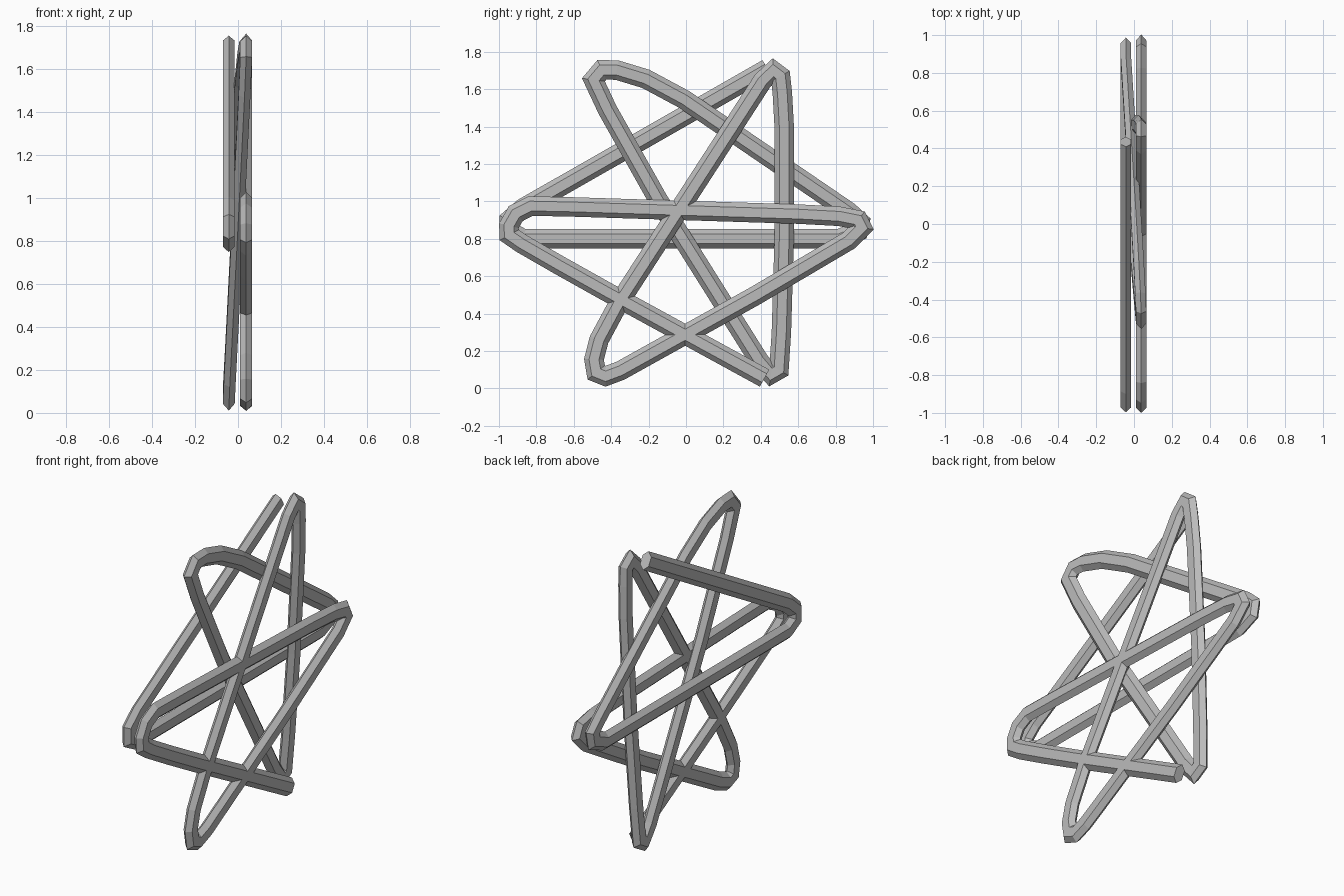
import bpy, bmesh, math
from mathutils import Vector

cube = bpy.data.objects.get("Cube")
if cube:
    bpy.data.objects.remove(cube, do_unlink=True)

grey = bpy.data.materials.new("plain grey")
grey.use_nodes = True
color = (0.5, 0.5, 0.5, 1)
grey.diffuse_color = color
grey.node_tree.nodes["Principled BSDF"].inputs["Base Color"].default_value = color

BACK, FRONT = -0.043, 0.038       # the two layers of the star


def leg(points, start, end):
    """Points in the y-z plane, sliding in x from one layer to the other."""
    pts = [Vector((0, y, z)) for y, z in points]
    run = [0]
    for a, b in zip(pts, pts[1:]):
        run.append(run[-1] + (b - a).length)
    for p, r in zip(pts, run):
        p.x = start + (end - start) * r / run[-1]
    return pts


# One unbroken strand: each leg starts in the bend where the last one stopped
path = leg([(.435, 1.71), (-.87, .965), (-.945, .90), (-.945, .84), (-.87, .80),
            (-.6, .80), (.82, .80), (.92, .84), (.93, .89)], BACK, BACK)
path += leg([(.87, .945), (-.01, 1.545), (-.215, 1.655), (-.37, 1.702),
             (-.45, 1.703)], BACK, FRONT)
path += leg([(-.495, 1.65), (-.42, 1.49), (-.15, 1.01), (.39, .15),
             (.455, .075)], FRONT, BACK)
path += leg([(.497, .10), (.51, .30), (.525, .80), (.525, 1.4), (.515, 1.58),
             (.505, 1.67)], BACK, FRONT)
path += leg([(.467, 1.70), (.41, 1.645), (-.36, .455), (-.465, .26), (-.492, .155),
             (-.48, .085), (-.43, .065), (-.35, .095), (.37, .495), (.87, .79),
             (.94, .86), (.92, .90), (.82, .92), (.6, .932), (-.6, .97), (-.83, .975),
             (-.91, .935), (-.947, .87), (-.945, .82), (-.88, .775), (-.68, .66),
             (-.43, .52), (.42, .055)], FRONT, FRONT)

# Sweep a flattened six-sided section along the strand
WIDE, THICK, SIDES = 0.052, 0.032, 6
bm = bmesh.new()
rings = []
for i, p in enumerate(path):
    before = (p - path[i - 1]).normalized() if i else None
    after = (path[i + 1] - p).normalized() if i < len(path) - 1 else None
    before, after = before or after, after or before
    tangent = (before + after).normalized()
    side = Vector((1, 0, 0)).cross(tangent).normalized()
    miter = min(1 / max(tangent.dot(after), 0.1), 1.25)
    ring = []
    for k in range(SIDES):
        a = math.tau * k / SIDES
        offset = side * (WIDE * miter * math.cos(a))
        ring.append(bm.verts.new(p + offset + Vector((THICK * math.sin(a), 0, 0))))
    rings.append(ring)

for a, b in zip(rings, rings[1:]):
    for k in range(SIDES):
        n = (k + 1) % SIDES
        bm.faces.new((a[k], a[n], b[n], b[k]))
bm.faces.new(rings[0])
bm.faces.new(rings[-1])
bmesh.ops.recalc_face_normals(bm, faces=bm.faces)

mesh = bpy.data.meshes.new("star_strand")
bm.to_mesh(mesh)
bm.free()
mesh.materials.append(grey)
star = bpy.data.objects.new("star_strand", mesh)
bpy.context.collection.objects.link(star)
